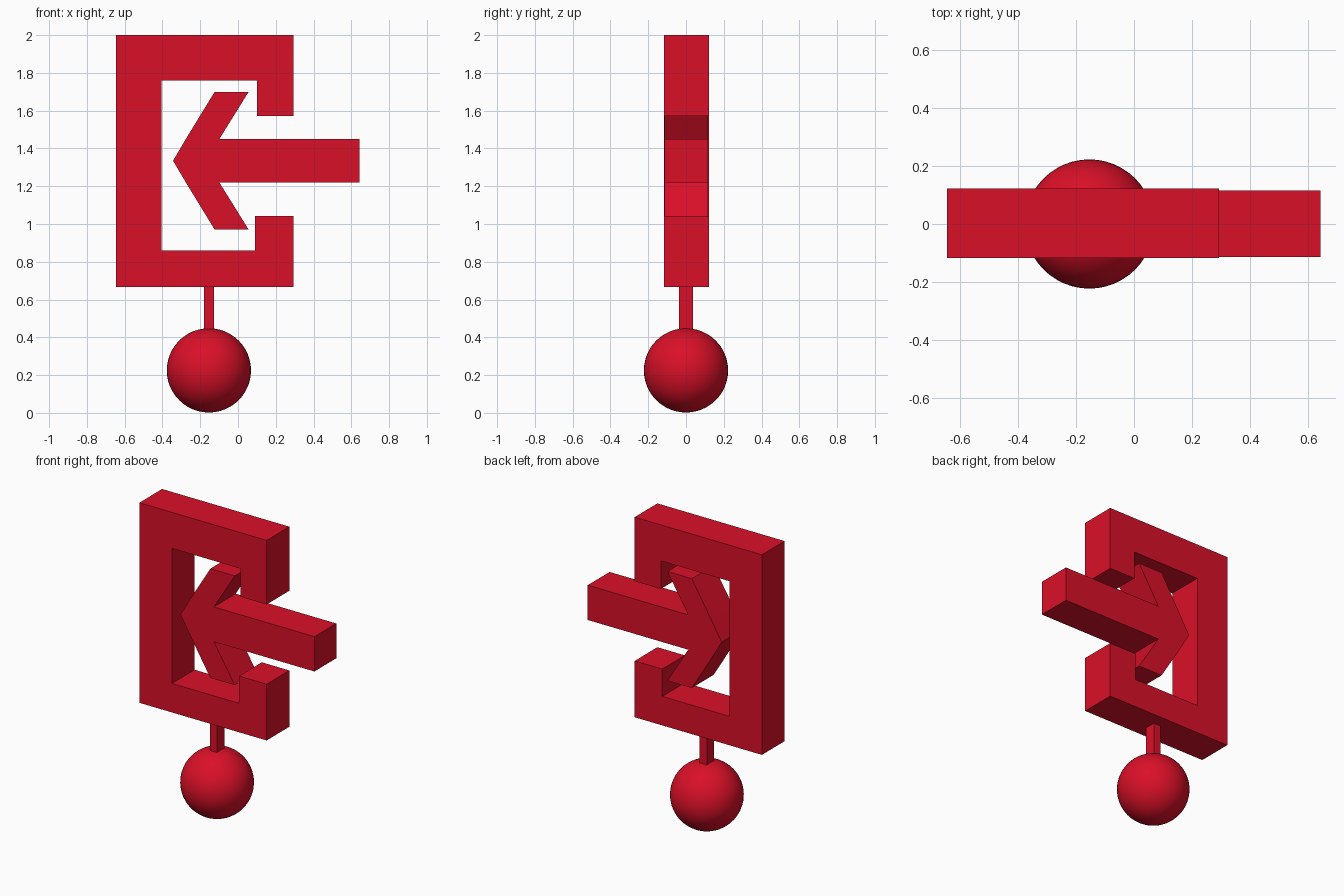
import bpy
import bmesh

cube = bpy.data.objects.get("Cube")
if cube:
    bpy.data.objects.remove(cube, do_unlink=True)

# Single red material
red = bpy.data.materials.new("red")
red.use_nodes = True
RED = (0.70, 0.005, 0.021, 1.0)
red.diffuse_color = RED
red.node_tree.nodes["Principled BSDF"].inputs["Base Color"].default_value = RED


def slab(name, outline, front, back):
    """Extrude an (x, z) outline from y = front to y = back."""
    bm = bmesh.new()
    face = bm.faces.new([bm.verts.new((x, front, z)) for x, z in outline])
    extruded = bmesh.ops.extrude_face_region(bm, geom=[face])["geom"]
    verts = [g for g in extruded if isinstance(g, bmesh.types.BMVert)]
    bmesh.ops.translate(bm, verts=verts, vec=(0, back - front, 0))
    bmesh.ops.recalc_face_normals(bm, faces=bm.faces)
    mesh = bpy.data.meshes.new(name)
    bm.to_mesh(mesh)
    bm.free()
    mesh.materials.append(red)
    obj = bpy.data.objects.new(name, mesh)
    bpy.context.collection.objects.link(obj)
    return obj


# Open bracket frame with two hooked ends
left, right, bottom, top = -0.645, 0.293, 0.667, 2.0
slab("bracket_frame", [
    (left, bottom), (right, bottom), (right, 1.042), (0.09, 1.042),
    (0.09, 0.86), (-0.405, 0.86), (-0.405, 1.76), (0.10, 1.76),
    (0.10, 1.573), (right, 1.573), (right, top), (left, top),
], -0.117, 0.122)

# Arrow pointing into the bracket, mirrored about its axis
axis = 1.335
half = [(-0.272, 0.122), (-0.124, 0.364), (0.056, 0.364),
        (-0.098, 0.116), (0.643, 0.116)]
upper = [(x, axis + h) for x, h in half]
lower = [(x, axis - h) for x, h in reversed(half)]
slab("arrow", [(-0.344, axis)] + upper + lower, -0.114, 0.116)

# Stem joining the frame to the ball
ball_x, radius = -0.154, 0.223
slab("stem", [(ball_x - 0.027, 0.40), (ball_x + 0.027, 0.40),
              (ball_x + 0.027, bottom), (ball_x - 0.027, bottom)],
     -0.038, 0.038)

# Ball base
bpy.ops.mesh.primitive_uv_sphere_add(segments=48, ring_count=24, radius=radius,
                                     location=(ball_x, 0, radius + 0.002))
ball = bpy.context.object
ball.name = "ball_base"
ball.data.materials.append(red)
bpy.ops.object.shade_smooth()
